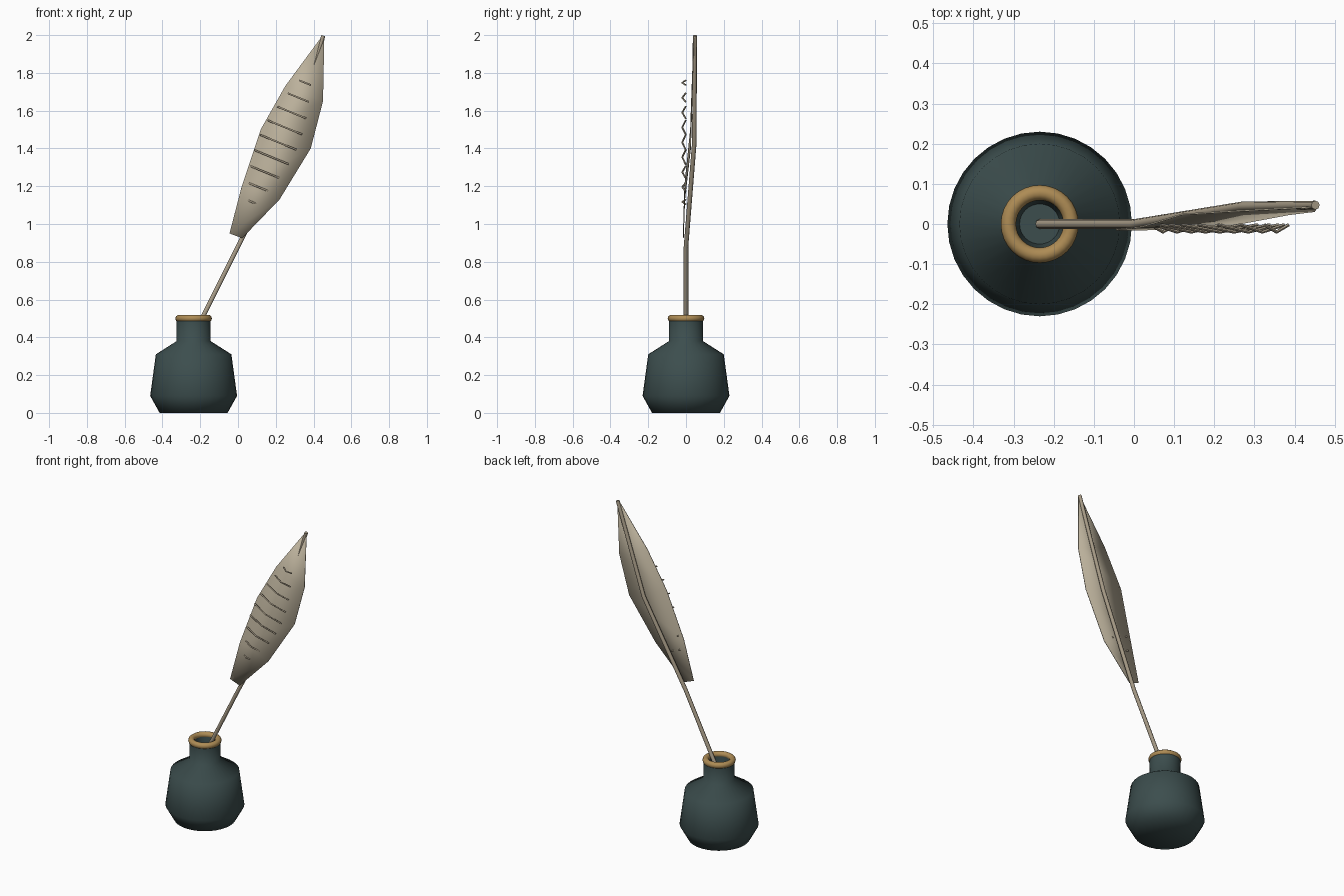
import bpy, bmesh, math
from mathutils import Vector

cube = bpy.data.objects.get("Cube")
if cube:
    bpy.data.objects.remove(cube, do_unlink=True)

BOTTLE_X = -0.235


def material(name, rgb):
    mat = bpy.data.materials.new(name)
    mat.use_nodes = True
    color = (*rgb, 1)
    mat.diffuse_color = color
    shader = next(n for n in mat.node_tree.nodes if n.type == 'BSDF_PRINCIPLED')
    shader.inputs["Base Color"].default_value = color
    shader.inputs["Roughness"].default_value = 0.6
    return mat


def finish(obj, name, mat, angle=60):
    obj.name = name
    obj.data.materials.append(mat)
    bpy.ops.object.select_all(action='DESELECT')
    obj.select_set(True)
    bpy.context.view_layer.objects.active = obj
    bpy.ops.object.shade_smooth_by_angle(angle=math.radians(angle))
    return obj


def mesh_object(name, bm):
    bmesh.ops.recalc_face_normals(bm, faces=bm.faces)
    mesh = bpy.data.meshes.new(name)
    bm.to_mesh(mesh)
    bm.free()
    obj = bpy.data.objects.new(name, mesh)
    bpy.context.collection.objects.link(obj)
    return obj


def lathe(name, profile, mat, steps, angle):
    bm = bmesh.new()
    verts = [bm.verts.new((r, 0, z)) for r, z in profile]
    edges = [bm.edges.new(pair) for pair in zip(verts, verts[1:])]
    bmesh.ops.spin(bm, geom=verts + edges, axis=(0, 0, 1), cent=(0, 0, 0),
                   angle=math.tau, steps=steps)
    bmesh.ops.remove_doubles(bm, verts=bm.verts, dist=0.0005)
    obj = mesh_object(name, bm)
    obj.location.x = BOTTLE_X
    return finish(obj, name, mat, angle)


def tube(name, points, radii, mat, sides=8):
    """Sweep a round section along a path, capped at both ends."""
    points = [Vector(p) for p in points]
    bm = bmesh.new()
    rings = []
    for i, p in enumerate(points):
        along = (points[min(i + 1, len(points) - 1)] - points[max(i - 1, 0)]).normalized()
        u = along.cross(Vector((0, 1, 0))).normalized()
        v = along.cross(u)
        angles = [math.tau * k / sides for k in range(sides)]
        rings.append([bm.verts.new(p + radii[i] * (u * math.cos(a) + v * math.sin(a)))
                      for a in angles])
    for a, b in zip(rings, rings[1:]):
        for k in range(sides):
            n = (k + 1) % sides
            bm.faces.new((a[k], a[n], b[n], b[k]))
    bm.faces.new(rings[0])
    bm.faces.new(rings[-1])
    return finish(mesh_object(name, bm), name, mat)


glass = material("dark_teal_glass", (0.045, 0.075, 0.075))
brass = material("brass", (0.42, 0.26, 0.09))
feather = material("feather_beige", (0.50, 0.44, 0.33))
quill = material("quill_beige", (0.40, 0.34, 0.25))

# Ink bottle with a hollow neck
lathe("ink_bottle", [(0, 0), (0.18, 0), (0.23, 0.09), (0.20, 0.31), (0.09, 0.38),
                     (0.09, 0.50), (0.062, 0.50), (0.05, 0.40), (0, 0.40)],
      glass, 32, 68)

# Brass ring around the mouth
bpy.ops.mesh.primitive_torus_add(location=(BOTTLE_X, 0, 0.5), major_segments=32,
                                 minor_segments=10, major_radius=0.078,
                                 minor_radius=0.019)
finish(bpy.context.object, "bottle_rim", brass)

# Bent quill shaft
tube("quill_shaft", [(-0.235, 0, 0.41), (0.0, 0, 0.88), (0.27, 0.044, 1.43),
                     (0.452, 0.047, 1.997)],
     [0.012, 0.012, 0.012, 0.011], quill)

# Feather vane: left edge, right edge and depth of each row
rows = [((-0.045, 0.95), (0.022, 0.925), -0.014),
        ((0.02, 1.20), (0.22, 1.13), -0.007),
        ((0.12, 1.50), (0.385, 1.40), 0.024),
        ((0.25, 1.73), (0.45, 1.65), 0.032),
        ((0.438, 1.985), (0.457, 1.99), 0.042)]
bm = bmesh.new()
strips = [[bm.verts.new((x, y, z)) for x, z in (left, right)]
          for left, right, y in rows]
for a, b in zip(strips, strips[1:]):
    bm.faces.new((a[0], a[1], b[1], b[0]))
vane = mesh_object("feather_vane", bm)
thick = vane.modifiers.new("thickness", 'SOLIDIFY')
thick.thickness = 0.004
thick.offset = 0
finish(vane, "feather_vane", feather)

# Chevron barbs along the front of the vane
BARBS = 9
for i in range(BARBS):
    t = i / (BARBS - 1)
    x, z = 0.072 + 0.283 * t, 1.117 + 0.631 * t
    half = 0.03 + 0.065 * math.sin(math.pi * t)
    drop = 0.41 * half
    tube(f"feather_barb_{i + 1}",
         [(x - half, -0.002, z + drop), (x, -0.020, z), (x + half, -0.002, z - drop)],
         [0.0045] * 3, quill, sides=6)
